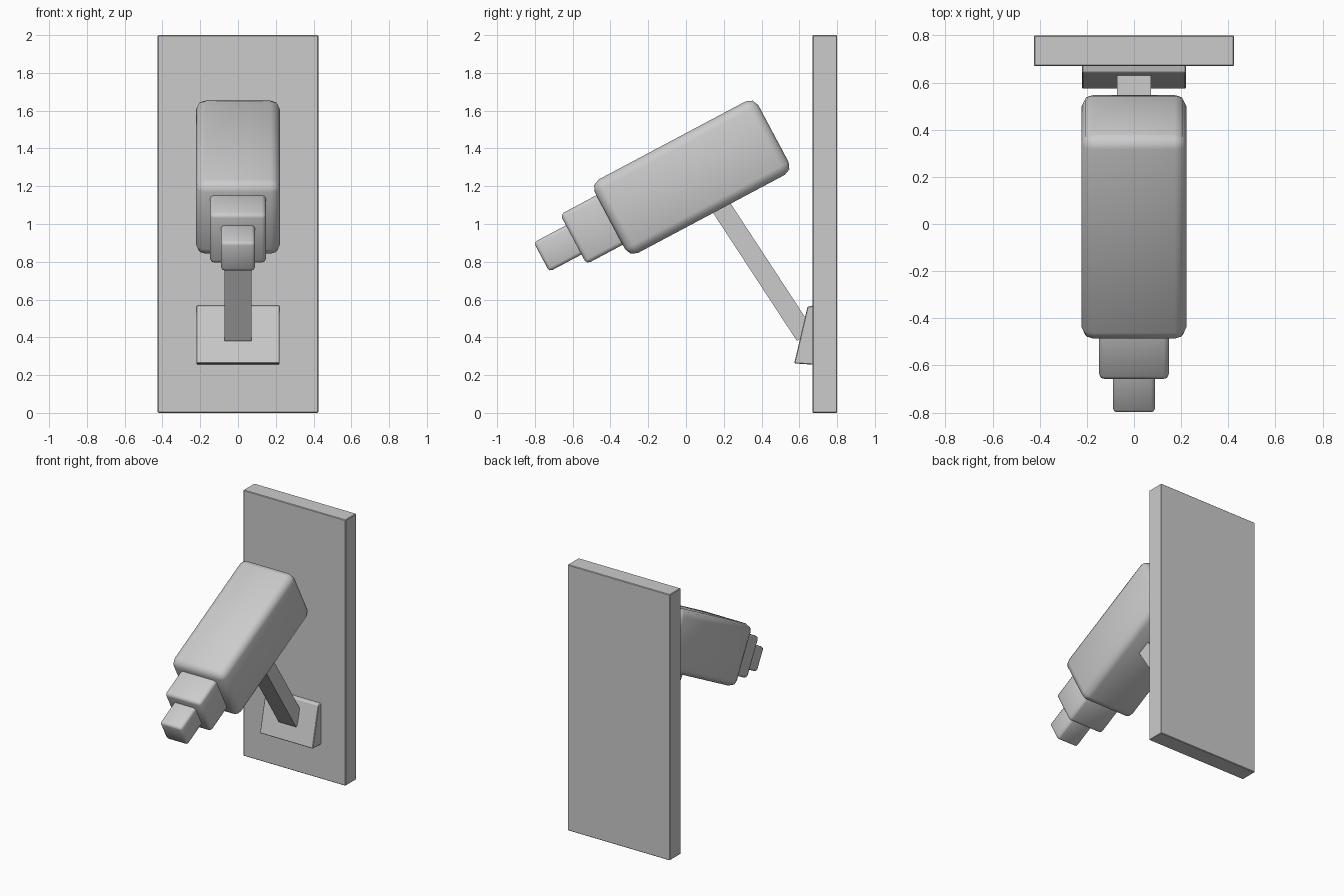
import bpy, bmesh, math
from mathutils import Vector

if "Cube" in bpy.data.objects:
    bpy.data.objects.remove(bpy.data.objects["Cube"])

TILT = math.radians(28)


def finish(ob, width, segments):
    if width:
        mod = ob.modifiers.new("bevel", 'BEVEL')
        mod.width, mod.segments = width, segments
    bpy.ops.object.select_all(action='DESELECT')
    ob.select_set(True)
    bpy.context.view_layer.objects.active = ob
    if mod_smooth := (segments > 1):
        bpy.ops.object.modifier_apply(modifier="bevel")
        bpy.ops.object.shade_smooth_by_angle(angle=math.radians(50))


def box(name, center, size, rot=0.0, bevel=0.0, segments=1):
    bpy.ops.mesh.primitive_cube_add(size=1, location=center)
    ob = bpy.context.object
    ob.name = name
    ob.scale = size
    bpy.ops.object.transform_apply(location=False, rotation=False, scale=True)
    ob.rotation_euler.x = rot
    finish(ob, bevel, segments)
    return ob


def tilted_box(name, u0, u1, v0, v1, half_width, bevel):
    # u runs along the tilted axis, v across it
    u, v = (u0 + u1) / 2, (v0 + v1) / 2
    c, s = math.cos(TILT), math.sin(TILT)
    return box(name, (0, u * c - v * s, u * s + v * c),
               (half_width * 2, u1 - u0, v1 - v0), TILT, bevel, 2)


# Wall panel
box("wall_panel", (0, 0.735, 1.0), (0.85, 0.13, 2.0), bevel=0.004)

# Stepped housing and nozzle
tilted_box("main_housing", 0.122, 1.103, 0.867, 1.308, 0.222, 0.05)
tilted_box("middle_barrel", -0.095, 0.17, 0.943, 1.24, 0.148, 0.022)
tilted_box("front_tip", -0.288, -0.05, 1.0, 1.175, 0.09, 0.018)

# Diagonal support arm, its ends sunk into the housing and the bracket
a, b = Vector((0, 0.13, 1.175)), Vector((0, 0.631, 0.41))
d = b - a
box("support_arm", (a + b) / 2, (0.145, d.length, 0.105), math.atan2(d.z, d.y))

# Wedge bracket on the panel
profile = [(0.573, 0.262), (0.68, 0.255), (0.68, 0.57), (0.643, 0.562)]
bm = bmesh.new()
face = bm.faces.new([bm.verts.new((-0.22, y, z)) for y, z in profile])
ext = bmesh.ops.extrude_face_region(bm, geom=[face])
bmesh.ops.translate(bm, vec=(0.44, 0, 0),
                    verts=[g for g in ext["geom"] if isinstance(g, bmesh.types.BMVert)])
bmesh.ops.recalc_face_normals(bm, faces=bm.faces)
mesh = bpy.data.meshes.new("wedge_bracket")
bm.to_mesh(mesh)
bm.free()
bracket = bpy.data.objects.new("wedge_bracket", mesh)
bpy.context.collection.objects.link(bracket)
finish(bracket, 0.004, 1)
